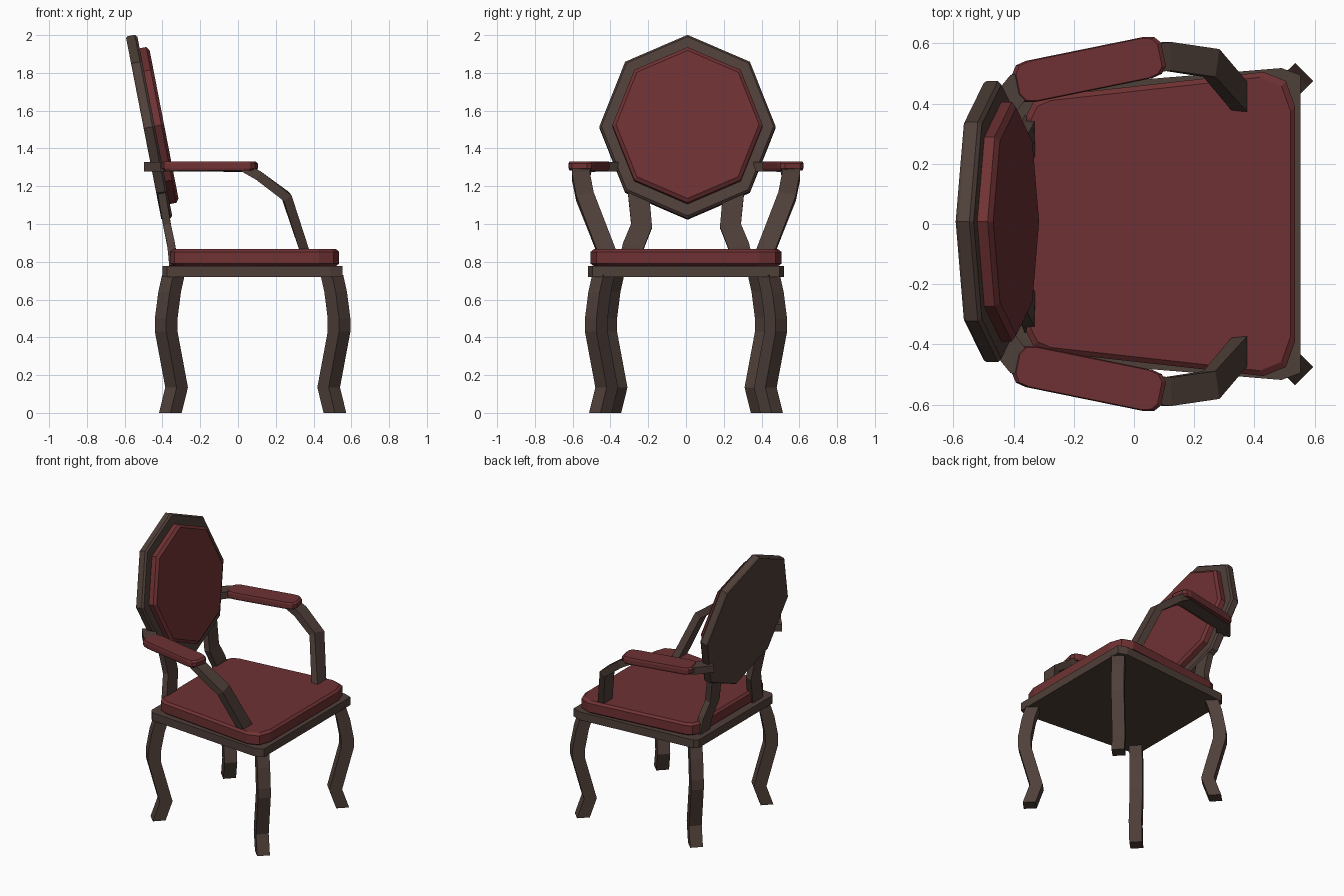
import bpy, bmesh, math
from mathutils import Vector, Matrix

old = bpy.data.objects.get("Cube")
if old:
    bpy.data.objects.remove(old, do_unlink=True)


def material(name, rgb):
    mat = bpy.data.materials.new(name)
    mat.use_nodes = True
    mat.diffuse_color = (*rgb, 1)
    mat.node_tree.nodes["Principled BSDF"].inputs["Base Color"].default_value = (*rgb, 1)
    return mat


wood = material("dark brown wood", (0.078, 0.050, 0.041))
fabric = material("deep red fabric", (0.158, 0.031, 0.033))


def loft(name, rings, mat):
    """Skin a list of equal-length point rings and cap both ends."""
    bm = bmesh.new()
    loops = [[bm.verts.new(p) for p in ring] for ring in rings]
    n = len(loops[0])
    for a, b in zip(loops, loops[1:]):
        for i in range(n):
            j = (i + 1) % n
            bm.faces.new((a[i], a[j], b[j], b[i]))
    bm.faces.new(loops[0])
    bm.faces.new(loops[-1])
    bmesh.ops.recalc_face_normals(bm, faces=bm.faces)
    mesh = bpy.data.meshes.new(name)
    bm.to_mesh(mesh)
    bm.free()
    mesh.materials.append(mat)
    obj = bpy.data.objects.new(name, mesh)
    bpy.context.collection.objects.link(obj)
    return obj


def slab(name, outline, levels, mat, frame=Matrix()):
    """Stack an outline at (height, scale) levels, placed by a matrix."""
    mid = sum((Vector(p) for p in outline), Vector((0, 0))) / len(outline)
    rings = []
    for h, s in levels:
        flat = [mid + (Vector(p) - mid) * s for p in outline]
        rings.append([frame @ Vector((p.x, p.y, h)) for p in flat])
    return loft(name, rings, mat)


def bar(name, path, width, thick, mat):
    """Sweep a rectangle along a path, its width lying near the y axis."""
    pts = [Vector(p) for p in path]
    rings = []
    for i, p in enumerate(pts):
        before = (p - pts[i - 1]).normalized() if i else Vector()
        after = (pts[i + 1] - p).normalized() if i + 1 < len(pts) else Vector()
        t = (before + after).normalized()
        u = Vector((0, 1, 0))
        u = (u - t * u.dot(t)).normalized() * width / 2
        v = t.cross(u).normalized() * thick / 2
        rings.append([p + u + v, p - u + v, p - u - v, p + u - v])
    return loft(name, rings, mat)


def both_sides(half):
    """Complete an outline by mirroring it over the x axis."""
    return half + [(x, -y) for x, y in reversed(half)]


# Seat: wooden base and padded cushion
slab("seat_base", both_sides([(-0.40, 0.42), (-0.375, 0.447), (0.49, 0.518), (0.553, 0.495)]),
     [(0.72, 1), (0.778, 1)], wood)
slab("seat_cushion",
     both_sides([(-0.357, 0.36), (-0.335, 0.405), (-0.29, 0.425),
                 (0.43, 0.505), (0.505, 0.475), (0.535, 0.39)]),
     [(0.775, 0.96), (0.79, 1), (0.853, 1), (0.867, 0.965)], fabric)

# Backrest: tilted octagonal frame with a cushion in front
tilt = Matrix.Translation((-0.47, 0.008, 1.512)) @ Matrix.Rotation(math.radians(79), 4, 'Y')


def octagon(tall, wide):
    return [(tall * math.cos(k * math.pi / 4), wide * math.sin(k * math.pi / 4)) for k in range(8)]


slab("backrest_frame", octagon(0.495, 0.467),
     [(-0.03, 0.985), (-0.02, 1), (0.018, 1), (0.03, 0.975)], wood, tilt)
slab("backrest_cushion", octagon(0.42, 0.398),
     [(0.02, 1), (0.065, 1), (0.08, 0.95)], fabric, tilt)

# Legs: square section turned to the corner, bowed along the diagonal
leg_curve = [(0.73, -0.038), (0.64, -0.018), (0.5, 0), (0.43, 0), (0.135, -0.055), (0, -0.022)]


def leg(name, x, y, sx, sy):
    rings = []
    for z, bow in leg_curve:
        c = Vector((x + sx * bow, sy * (y + bow), z))
        r = 0.06
        rings.append([c + Vector(o) for o in ((r, 0, 0), (0, r, 0), (-r, 0, 0), (0, -r, 0))])
    loft(name, rings, wood)


pad_frame = Matrix.Rotation(math.radians(11.5), 4, 'Z')

for side, s in (("left_side", 1), ("right_side", -1)):
    leg("front_leg_" + side, 0.535, 0.475, 1, s)
    leg("back_leg_" + side, -0.38, 0.425, -1, s)

    # Posts carrying the backrest
    bar("back_post_" + side,
        [(-0.342, s * 0.305, 0.77), (-0.352, s * 0.28, 0.88), (-0.375, s * 0.235, 0.99),
         (-0.41, s * 0.255, 1.2)], 0.112, 0.042, wood)

    # Arms running from the backrest forward and down to the seat
    bar("arm_" + side,
        [(-0.46, s * 0.36, 1.304), (-0.385, s * 0.455, 1.304), (0.03, s * 0.548, 1.302),
         (0.11, s * 0.557, 1.255), (0.257, s * 0.535, 1.145), (0.35, s * 0.425, 0.865),
         (0.374, s * 0.397, 0.79)], 0.095, 0.05, wood)

    # Arm pads
    half = [(-0.253, 0.035), (-0.235, 0.062), (-0.2, 0.07), (0.2, 0.07), (0.235, 0.062), (0.253, 0.04)]
    turn = Matrix.Rotation(math.radians(11.5 * s), 4, 'Z')
    slab("arm_pad_" + side, both_sides(half),
         [(1.283, 0.95), (1.294, 1), (1.32, 1), (1.332, 0.95)], fabric,
         Matrix.Translation((-0.15, s * 0.513, 0)) @ turn)
